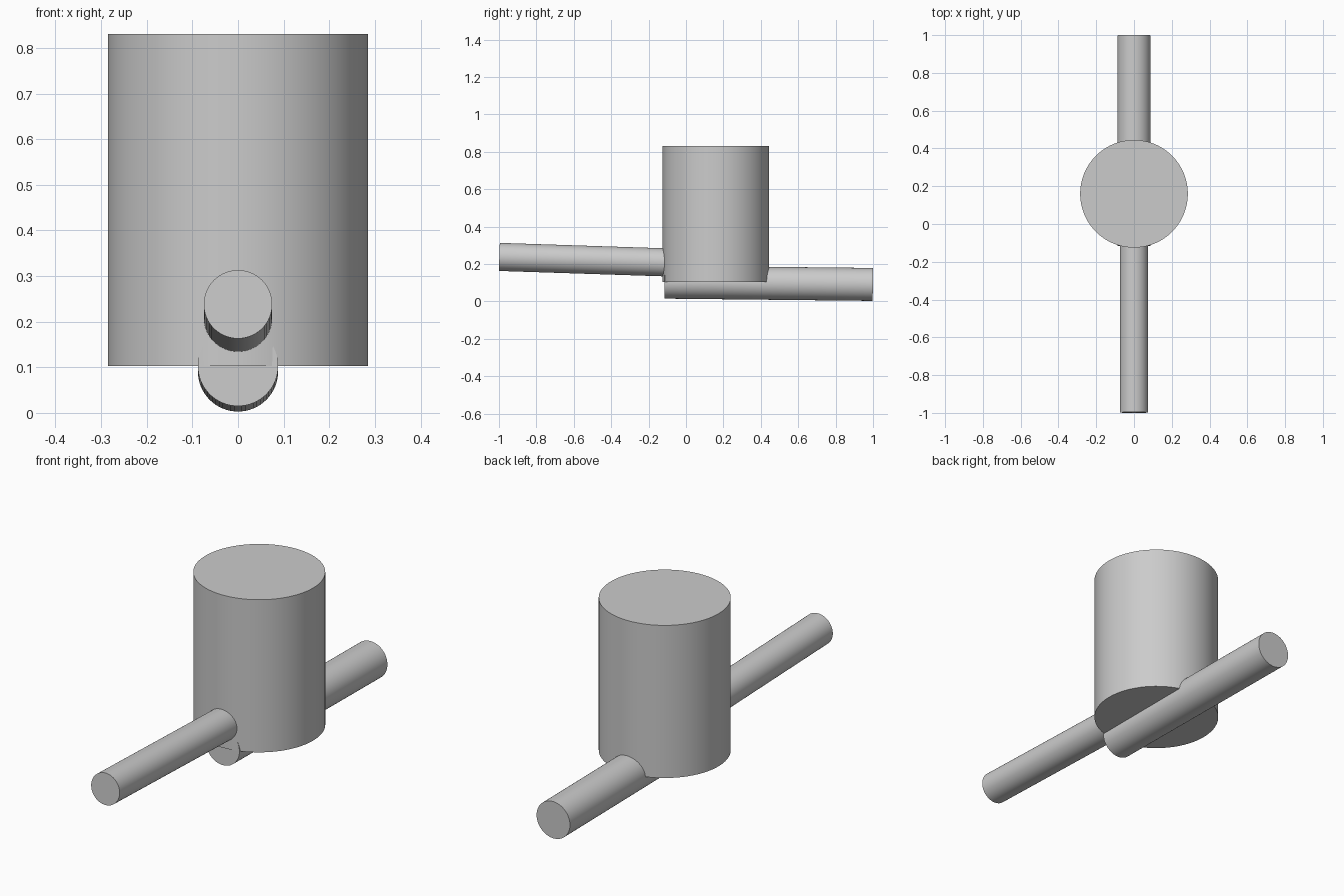
import bpy
import math
from mathutils import Vector

cube = bpy.data.objects.get("Cube")
if cube:
    bpy.data.objects.remove(cube, do_unlink=True)

# Single plain grey finish
GREY = (0.6, 0.6, 0.6, 1.0)
grey = bpy.data.materials.new("plain grey")
grey.use_nodes = True
grey.diffuse_color = GREY
grey.node_tree.nodes["Principled BSDF"].inputs["Base Color"].default_value = GREY


def rod(name, start, end, radius, sides=64):
    """Capped cylinder between two points."""
    start, end = Vector(start), Vector(end)
    axis = end - start
    bpy.ops.mesh.primitive_cylinder_add(
        vertices=sides, radius=radius, depth=axis.length,
        location=(start + end) / 2,
        rotation=axis.to_track_quat("Z", "Y").to_euler())
    obj = bpy.context.object
    obj.name = name
    obj.data.materials.append(grey)
    bpy.ops.object.shade_smooth_by_angle(angle=math.radians(30))
    return obj


# Upright drum
rod("drum", (0, 0.16, 0.103), (0, 0.16, 0.83), 0.285, 96)
# Slim pipe entering the front of the drum
rod("front_pipe", (0, -0.998, 0.238), (0, 0.1, 0.202), 0.075)
# Thicker pipe running under the drum and out of the back
rod("rear_pipe", (0, -0.115, 0.103), (0, 0.999, 0.091), 0.088)
